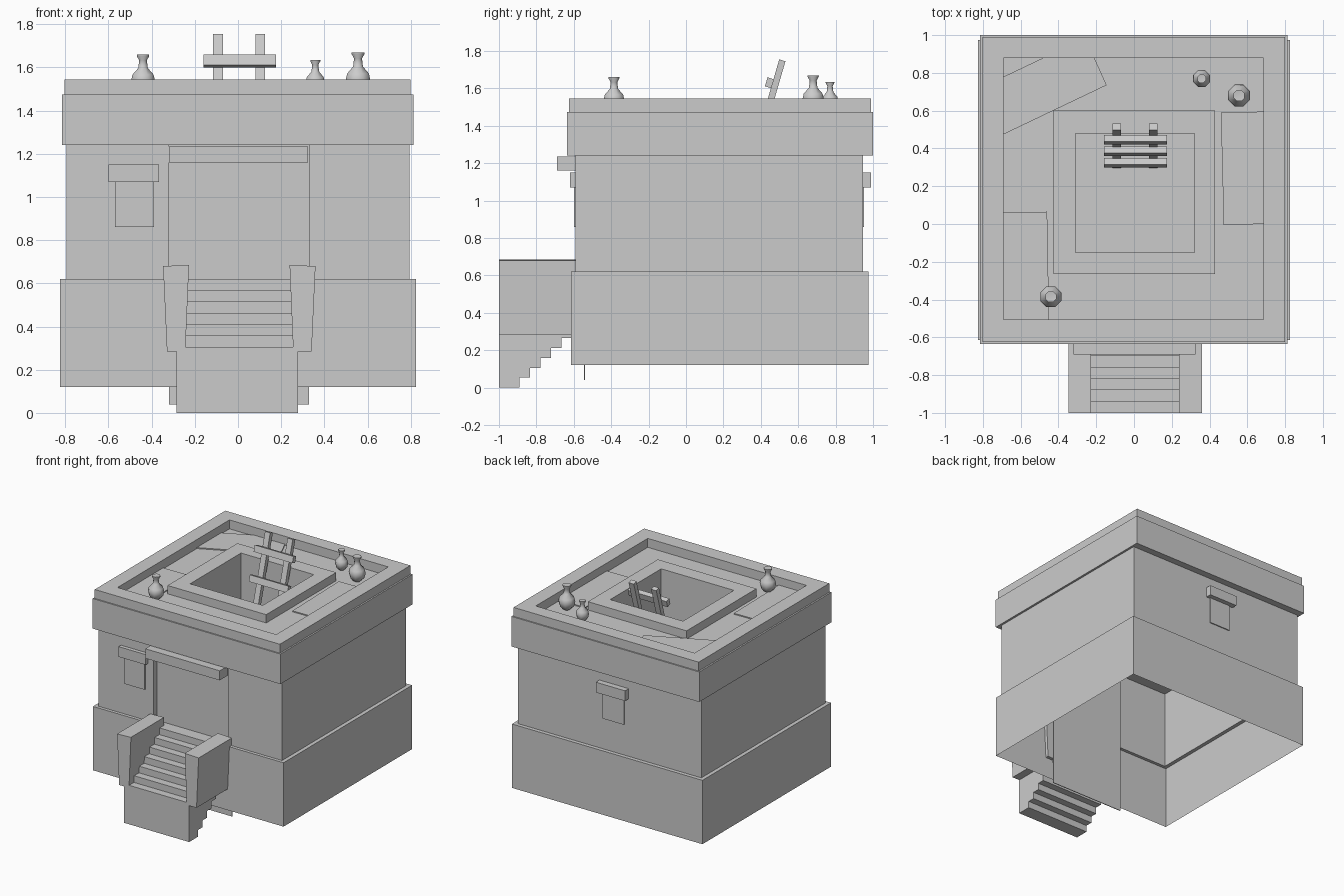
import bpy
import bmesh
import math

cube = bpy.data.objects.get("Cube")
if cube:
    bpy.data.objects.remove(cube, do_unlink=True)

stone = bpy.data.materials.new("pale_grey")
stone.use_nodes = True
GREY = (0.6, 0.6, 0.6, 1)
stone.diffuse_color = GREY
stone.node_tree.nodes["Principled BSDF"].inputs["Base Color"].default_value = GREY


def loft(name, rings, start=False, end=False):
    """Join equal-length rings of points with quads, with optional end caps."""
    bm = bmesh.new()
    loops = [[bm.verts.new(p) for p in ring] for ring in rings]
    n = len(loops[0])
    for a, b in zip(loops, loops[1:]):
        for i in range(n):
            j = (i + 1) % n
            bm.faces.new((a[i], a[j], b[j], b[i]))
    if start:
        bm.faces.new(loops[0][::-1])
    if end:
        bm.faces.new(loops[-1])
    if start and end:
        bmesh.ops.recalc_face_normals(bm, faces=bm.faces)
    mesh = bpy.data.meshes.new(name)
    bm.to_mesh(mesh)
    bm.free()
    mesh.materials.append(stone)
    obj = bpy.data.objects.new(name, mesh)
    bpy.context.collection.objects.link(obj)
    return obj


def rect(x0, x1, y0, y1, z):
    return [(x0, y0, z), (x1, y0, z), (x1, y1, z), (x0, y1, z)]


def box(name, x0, x1, y0, y1, z0, z1):
    return loft(name, [rect(x0, x1, y0, y1, z) for z in (z0, z1)], True, True)


def prism_x(name, profile, x0, x1):
    return loft(name, [[(x, y, z) for y, z in profile] for x in (x0, x1)], True, True)


def prism_y(name, profile, y0, y1):
    return loft(name, [[(x, y, z) for x, z in profile] for y in (y0, y1)], True, True)


def prism_z(name, profile, z0, z1):
    return loft(name, [[(x, y, z) for x, y in profile] for z in (z0, z1)], True, True)


# Plan outlines shared by the building parts
BASE = (-0.825, 0.825, -0.615, 0.975)
WALL = (-0.795, 0.795, -0.59, 0.945)
BAND = (-0.815, 0.812, -0.635, 1.0)
CAP = (-0.803, 0.80, -0.625, 0.99)
YARD = (-0.69, 0.685, -0.505, 0.88)
RIM = (-0.425, 0.43, -0.265, 0.60)
PIT = (-0.31, 0.32, -0.15, 0.48)
BASE_TOP, WALL_TOP, ROOF = 0.62, 1.24, 1.475
DOOR_L, DOOR_R, DOOR_Y = -0.32, 0.33, -0.545

# Hollow base with a ledge
loft("base", [rect(*BASE, 0.12), rect(*BASE, BASE_TOP), rect(*WALL, BASE_TOP)])

# Walls, whose outline steps in at the doorway
x0, x1, y0, y1 = WALL
outline = [(DOOR_L, y0), (DOOR_L, DOOR_Y), (DOOR_R, DOOR_Y), (DOOR_R, y0),
           (x1, y0), (x1, y1), (x0, y1), (x0, y0)]
loft("walls", [[(x, y, z) for x, y in outline] for z in (BASE_TOP, WALL_TOP)])
box("threshold", DOOR_L, DOOR_R, y0 - 0.01, DOOR_Y, 0.60, BASE_TOP)
box("door_panel", DOOR_L, DOOR_R, DOOR_Y, DOOR_Y + 0.006, 0.04, WALL_TOP)

# Roof: band, parapet, sunken floor, hatch rim and pit
loft("roof", [rect(*r, z) for r, z in (
    (WALL, WALL_TOP), (BAND, WALL_TOP), (BAND, ROOF), (CAP, ROOF), (CAP, 1.545),
    (YARD, 1.545), (YARD, ROOF), (RIM, ROOF), (RIM, 1.54), (PIT, 1.54),
    (PIT, 1.05))], end=True)
loft("ceiling", [rect(*PIT, WALL_TOP), rect(*WALL, WALL_TOP)])

# Thin worn patches on the roof floor
patches = {
    "back_patch": [(-0.69, 0.475), (-0.145, 0.735), (-0.21, 0.88), (-0.48, 0.88), (-0.69, 0.78)],
    "side_patch": [(0.475, -0.005), (0.685, 0), (0.685, 0.595), (0.46, 0.59)],
    "front_patch": [(-0.69, -0.505), (-0.45, -0.505), (-0.46, 0.065), (-0.69, 0.06)],
}
for name, pts in patches.items():
    prism_z(name, pts, ROOF, ROOF + 0.008)

# Door lintel and shuttered windows
box("door_lintel", DOOR_L, 0.325, -0.69, y0, 1.16, 1.235)
box("front_window_lintel", -0.60, -0.365, -0.62, y0, 1.07, 1.15)
box("front_window", -0.57, -0.39, y0 - 0.008, y0, 0.86, 1.07)
box("back_window_lintel", -0.165, 0.088, y1, 0.99, 1.07, 1.15)
box("back_window", -0.13, 0.055, y1, y1 + 0.008, 0.86, 1.07)

# Stair flight with a stepped underside
flight = []
for i in range(7):
    z = 0.305 + 0.0525 * i
    flight += [(-1 + 0.06 * i, z), (-0.94 + 0.06 * i if i < 6 else y0, z)]
flight.append((y0, 0.265))
for i in range(5, 0, -1):
    y = -0.89 + 0.056 * (i - 1)
    flight += [(y, 0.053 * i), (y, 0.053 * (i - 1))]
flight.append((-1, 0))
prism_x("stairs", flight, -0.285, 0.277)

# Splayed walls beside the stairs
for name, s in (("right_stair_wall", -1), ("left_stair_wall", 1)):
    pts = [(0.25, 0.285), (0.335, 0.285), (0.353, 0.68), (0.233, 0.685)]
    prism_y(name, [(s * x + 0.006, z) for x, z in pts], -1, y0)


# Leaning ladder
def lean(z):
    return 0.515 + 0.29 * (z - 1.75)


for name, x in (("right_ladder_rail", -0.115), ("left_ladder_rail", 0.08)):
    prism_x(name, [(lean(1.06) - 0.018, 1.06), (lean(1.06) + 0.018, 1.06),
                   (lean(1.745) + 0.018, 1.745), (lean(1.755) - 0.018, 1.755)], x, x + 0.045)
for k in range(3):
    z = 1.63 - 0.21 * k
    y = lean(z) - 0.034
    prism_x(f"ladder_rung_{k + 1}", [(y - 0.024, z - 0.018), (y + 0.01, z - 0.03),
                                     (y + 0.024, z + 0.018), (y - 0.01, z + 0.03)], -0.16, 0.175)

# Eight-sided jars: radius and height as shares of the full size
JAR = [(0.45, 0), (0.85, 0.14), (1, 0.32), (0.88, 0.48), (0.4, 0.65),
       (0.32, 0.85), (0.52, 0.96), (0.52, 1), (0.3, 0.99)]


def jar(name, x, y, radius, top):
    rings = []
    for r, h in JAR:
        z = ROOF + 0.006 + h * (top - ROOF - 0.006)
        rings.append([(x + radius * r * math.cos(a), y + radius * r * math.sin(a), z)
                      for a in (math.tau * (i + 0.5) / 8 for i in range(8))])
    obj = loft(name, rings, True, True)
    bpy.ops.object.select_all(action="DESELECT")
    obj.select_set(True)
    bpy.context.view_layer.objects.active = obj
    bpy.ops.object.shade_smooth_by_angle(angle=math.radians(50))


jar("front_jar", -0.44, -0.385, 0.06, 1.66)
jar("small_back_jar", 0.358, 0.77, 0.048, 1.635)
jar("large_back_jar", 0.556, 0.68, 0.062, 1.67)
